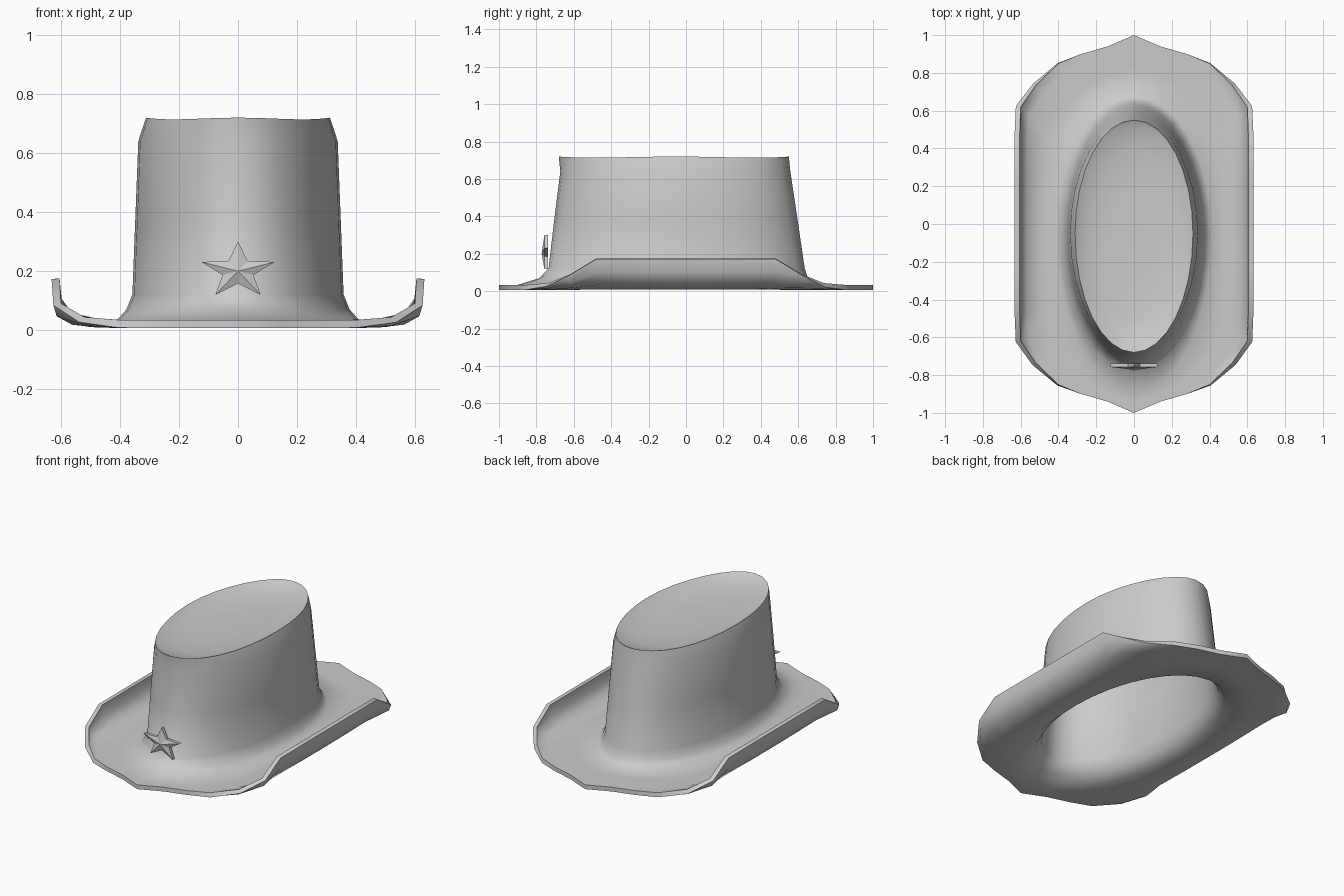
import bpy, bmesh, math
from math import sin, cos, pi

if "Cube" in bpy.data.objects:
    bpy.data.objects.remove(bpy.data.objects["Cube"])

Q = 8            # segments per quarter turn
N = 4 * Q


def make_object(name, bm):
    bmesh.ops.recalc_face_normals(bm, faces=bm.faces)
    me = bpy.data.meshes.new(name)
    bm.to_mesh(me)
    bm.free()
    ob = bpy.data.objects.new(name, me)
    bpy.context.collection.objects.link(ob)
    return ob


def oval(half_x, front, back, z, dip=0.0):
    """Oval ring with its widest point at y = -0.05; dip lowers diagonal parts."""
    pts = []
    for i in range(N):
        a = i * 2 * pi / N
        reach = back + 0.05 if sin(a) > 0 else -front - 0.05
        pts.append((half_x * cos(a), -0.05 + reach * sin(a), z - dip * sin(2 * a) ** 2))
    return pts


# brim outline: quarter from the side to the tip, with curl height factor
quarter = [(.605, 0, 1), (.605, .24, 1), (.605, .48, 1), (.60, .62, .4), (.52, .735, .07),
           (.40, .85, 0), (.28, .90, 0), (.14, .94, 0), (0, 1, 0)]


def outline_point(i):
    q, k = divmod(i, Q)
    x, y, f = quarter[k if q % 2 == 0 else Q - k]
    return (x if q in (0, 3) else -x), (y if q < 2 else -y), f


# crown rings from the dented top down to the flared foot
rings = [oval(.11, -.30, .20, .672), oval(.22, -.52, .40, .68),
         oval(.285, -.645, .515, .703), oval(.312, -.68, .55, .72, .006),
         oval(.338, -.672, .558, .64), oval(.348, -.705, .597, .38),
         oval(.358, -.735, .635, .12), oval(.378, -.785, .652, .07)]
foot = oval(.41, -.90, .68, .034)
rings.append(foot)

# brim rings, with sides rolled up
for t, lift in ((.46, .02), (.82, .17), (.975, .53), (1, 1)):
    ring = []
    for i in range(N):
        x, y, f = outline_point(i)
        fx, fy, fz = foot[i]
        ring.append((fx + (x - fx) * t, fy + (y - fy) * t, fz + .141 * f * lift))
    rings.append(ring)

bm = bmesh.new()
loops = [[bm.verts.new(p) for p in r] for r in rings]
for a, b in zip(loops, loops[1:]):
    for i in range(N):
        j = (i + 1) % N
        bm.faces.new((a[i], b[i], b[j], a[j]))
centre = bm.verts.new((0, -.05, .67))
for i in range(N):
    bm.faces.new((centre, loops[0][i], loops[0][(i + 1) % N]))
hat = make_object("hat_crown_and_brim", bm)
if hat.data.polygons[-1].normal.z < 0:
    hat.data.flip_normals()
shell = hat.modifiers.new("felt_thickness", 'SOLIDIFY')
shell.thickness = .027
shell.offset = -1

# star badge: five-pointed plate with a raised middle
bm = bmesh.new()
front, back = [], []
for i in range(10):
    a = pi / 2 + i * pi / 5
    r = 1 if i % 2 == 0 else .42
    x, z = .131 * r * cos(a), .2 + .1 * r * sin(a)
    front.append(bm.verts.new((x, -.757, z)))
    back.append(bm.verts.new((x, -.738, z)))
peak = bm.verts.new((0, -.772, .2))
for i in range(10):
    j = (i + 1) % 10
    bm.faces.new((peak, front[i], front[j]))
    bm.faces.new((front[i], back[i], back[j], front[j]))
bm.faces.new(back)
star = make_object("star_badge", bm)

# smooth felt, crisp edges
bpy.ops.object.select_all(action='DESELECT')
hat.select_set(True)
bpy.context.view_layer.objects.active = hat
bpy.ops.object.modifier_apply(modifier=shell.name)
bpy.ops.object.shade_smooth_by_angle(angle=math.radians(60))
